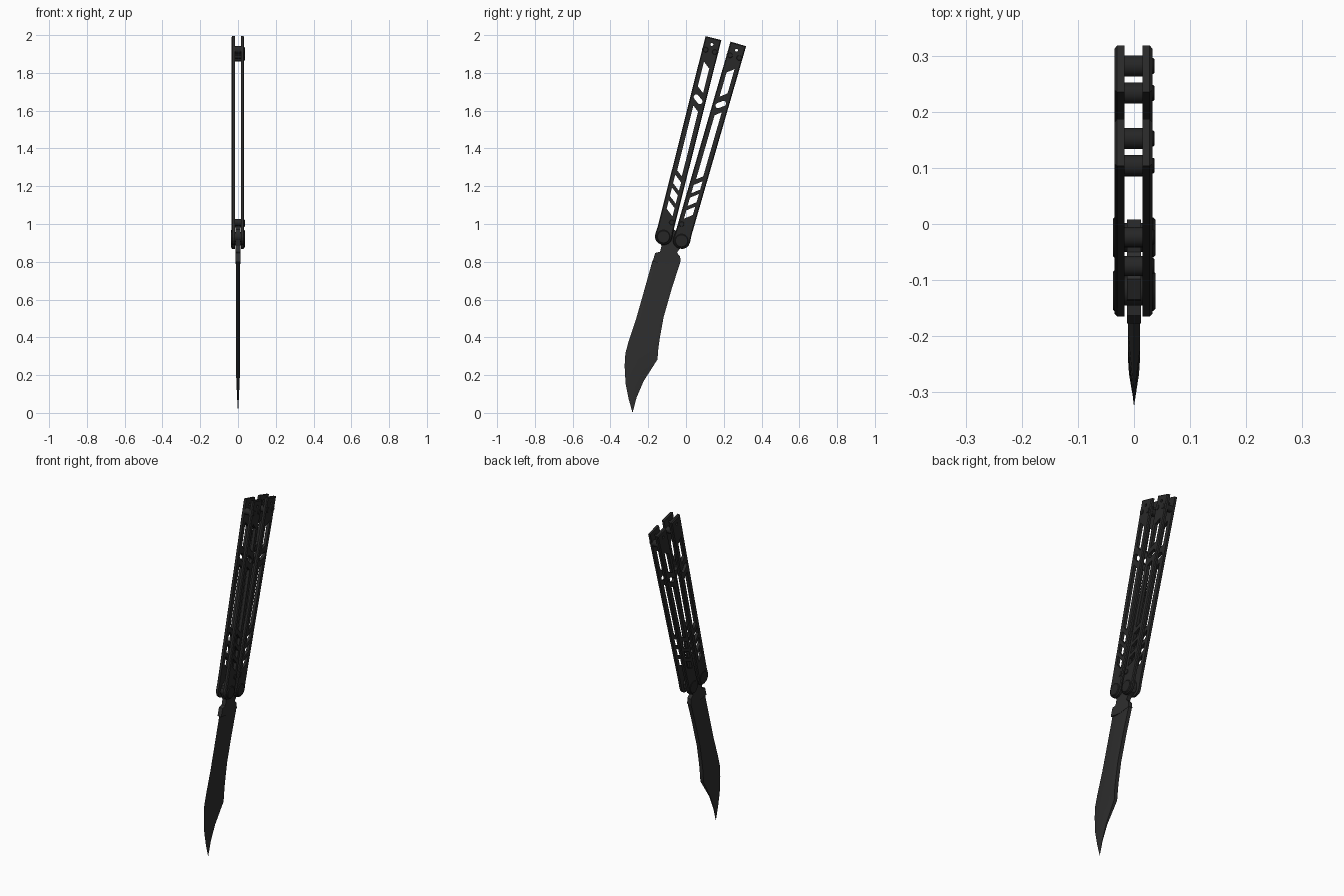
import bpy, bmesh, math
from mathutils import Vector

if "Cube" in bpy.data.objects:
    bpy.data.objects.remove(bpy.data.objects["Cube"])


def material(name, value):
    m = bpy.data.materials.new(name)
    m.diffuse_color = (value, value, value, 1)
    m.use_nodes = True
    m.node_tree.nodes["Principled BSDF"].inputs["Base Color"].default_value = m.diffuse_color
    return m


BLADE = material("blade black", 0.027)
HANDLE = material("handle black", 0.022)
HARDWARE = material("hardware black", 0.019)


def finish(name, bm, mat):
    bmesh.ops.recalc_face_normals(bm, faces=bm.faces)
    me = bpy.data.meshes.new(name)
    bm.to_mesh(me)
    bm.free()
    ob = bpy.data.objects.new(name, me)
    bpy.context.collection.objects.link(ob)
    if mat:
        me.materials.append(mat)
    return ob


def add_prism(bm, pts, x0, x1):
    """Extrude a (y, z) outline from x0 to x1; returns the far cap."""
    a = [bm.verts.new((x0, y, z)) for y, z in pts]
    b = [bm.verts.new((x1, y, z)) for y, z in pts]
    n = len(pts)
    bm.faces.new(a)
    far = bm.faces.new(b)
    for i in range(n):
        j = (i + 1) % n
        bm.faces.new((a[i], a[j], b[j], b[i]))
    return far


def circle(c, r, n=20):
    return [(c[0] + r * math.cos(2 * math.pi * i / n),
             c[1] + r * math.sin(2 * math.pi * i / n)) for i in range(n)]


def chamfer(bm, face, width):
    bmesh.ops.recalc_face_normals(bm, faces=bm.faces)
    bmesh.ops.bevel(bm, geom=list(face.edges), offset=width, segments=1,
                    profile=0.5, affect='EDGES')


def smooth(ob):
    bpy.ops.object.select_all(action='DESELECT')
    ob.select_set(True)
    bpy.context.view_layer.objects.active = ob
    bpy.ops.object.shade_smooth_by_angle(angle=math.radians(35))


def pin(name, c, r, x0, x1, mat, cham=0.0):
    bm = bmesh.new()
    far = add_prism(bm, circle(c, r), x0, x1)
    if cham:
        chamfer(bm, far, cham)
    smooth(finish(name, bm, mat))


# Blade: edge, bevel line and spine per station, with half thicknesses
stations = [
    ((-.177, .807), (-.103, .796), (-.029, .802), .011, .011),
    ((-.220, .653), (-.145, .648), (-.077, .653), .011, .011),
    ((-.262, .505), (-.188, .505), (-.119, .505), .011, .011),
    ((-.304, .378), (-.220, .383), (-.140, .389), .011, .011),
    ((-.321, .315), (-.230, .325), (-.147, .335), .011, .011),
    ((-.325, .250), (-.236, .272), (-.151, .283), .011, .010),
    ((-.320, .156), (-.267, .172), (-.225, .167), .009, .004),
    ((-.304, .075), (-.281, .085), (-.262, .080), .005, .002),
]
bm = bmesh.new()
rings = []
for e, m, s, tm, ts in stations:
    rings.append([bm.verts.new(p) for p in (
        (0, *e), (tm, *m), (ts, *s), (-ts, *s), (-tm, *m))])
for r, q in zip(rings, rings[1:]):
    for i in range(5):
        j = (i + 1) % 5
        bm.faces.new((r[i], r[j], q[j], q[i]))
tip = bm.verts.new((0, -.283, 0))
for i in range(5):
    bm.faces.new((rings[-1][i], rings[-1][(i + 1) % 5], tip))
bm.faces.new(rings[0])
smooth(finish("blade", bm, BLADE))

# Tang: notched neck that runs up between the handle plates
tang = [(-.177, .800), (-.163, .847), (-.137, .853), (-.130, .884),
        (-.140, .915), (-.135, .970), (-.098, .990), (-.050, .962),
        (-.013, .972), (.008, .930), (-.008, .880), (-.034, .868),
        (-.048, .848), (-.031, .828), (-.029, .798), (-.103, .788)]
bm = bmesh.new()
add_prism(bm, tang, -.0125, .0125)
finish("tang", bm, BLADE)


def build_handle(label, pivot, angle, s):
    a = math.radians(angle)
    along = Vector((math.sin(a), math.cos(a)))
    across = Vector((math.cos(a), -math.sin(a))) * s

    def at(u, v):                     # handle space to (y, z)
        p = Vector(pivot) + along * u + across * v
        return p.x, p.y

    # Plate outline: straight bar with a rounded pivot end
    outline = [(.045, .043), (1.085, .043), (1.085, -.043), (.045, -.043)]
    for i in range(9):
        t = math.radians(-5 + 190 * i / 8)
        outline.append((-.043 * math.sin(t), -.046 * math.cos(t)))
    outline = [at(u, v) for u, v in outline]

    # Windows: slanted slots, an oval and a pin hole
    slots = [(.132, .178, .020), (.202, .248, .020), (.272, .318, .020),
             (.347, .700, .016), (.803, .937, .018)]
    bm = bmesh.new()
    for lo, hi, w in slots:
        k = .8 * w
        add_prism(bm, [at(lo + k, -w), at(lo - k, w),
                       at(hi - k, w), at(hi + k, -w)], -.1, .1)
    oval = []
    for i in range(16):
        t = 2 * math.pi * (i + .5) / 16
        p = .014 * math.cos(t) + math.copysign(.015, math.cos(t))
        q = .014 * math.sin(t)
        c, d = math.cos(.65), math.sin(.65)
        oval.append(at(.751 - p * d + q * c, p * c + q * d))
    add_prism(bm, oval, -.1, .1)
    add_prism(bm, circle(at(1.05, 0), .008, 12), -.1, .1)
    cutter = finish("window_cutter", bm, None)
    cutter.hide_render = True

    for side, inner, outer in (("left", -.017, -.035), ("right", .015, .033)):
        bm = bmesh.new()
        chamfer(bm, add_prism(bm, outline, inner, outer), .005)
        plate = finish(f"{label}_handle_{side}_plate", bm, HANDLE)
        mod = plate.modifiers.new("windows", 'BOOLEAN')
        mod.operation = 'DIFFERENCE'
        mod.solver = 'EXACT'
        mod.object = cutter
        bpy.context.view_layer.update()
        dg = bpy.context.evaluated_depsgraph_get()
        cut = bpy.data.meshes.new_from_object(plate.evaluated_get(dg))
        plate.modifiers.clear()
        plate.data = cut
    bpy.data.objects.remove(cutter)

    # Spacers between the plates, with small screw heads outside
    spacers = [(1.015, -.025, .019), (1.015, .025, .019), (.085, .024, .018)]
    for i, (u, v, r) in enumerate(spacers):
        pin(f"{label}_spacer_{i + 1}", at(u, v), r, -.018, .016, HARDWARE)
        pin(f"{label}_screw_{i + 1}", at(u, v), .014, .032, .0365,
            HARDWARE, .002)

    # Pivot bolt with wide heads
    pin(f"{label}_pivot_barrel", pivot, .026, -.034, .032, HARDWARE)
    pin(f"{label}_pivot_head_right", pivot, .036, .032, .038, HARDWARE, .004)
    pin(f"{label}_pivot_head_left", pivot, .036, -.034, -.037, HARDWARE, .002)


build_handle("front", (-.119, .932), 14.1, 1)
build_handle("rear", (-.024, .911), 16.1, -1)
